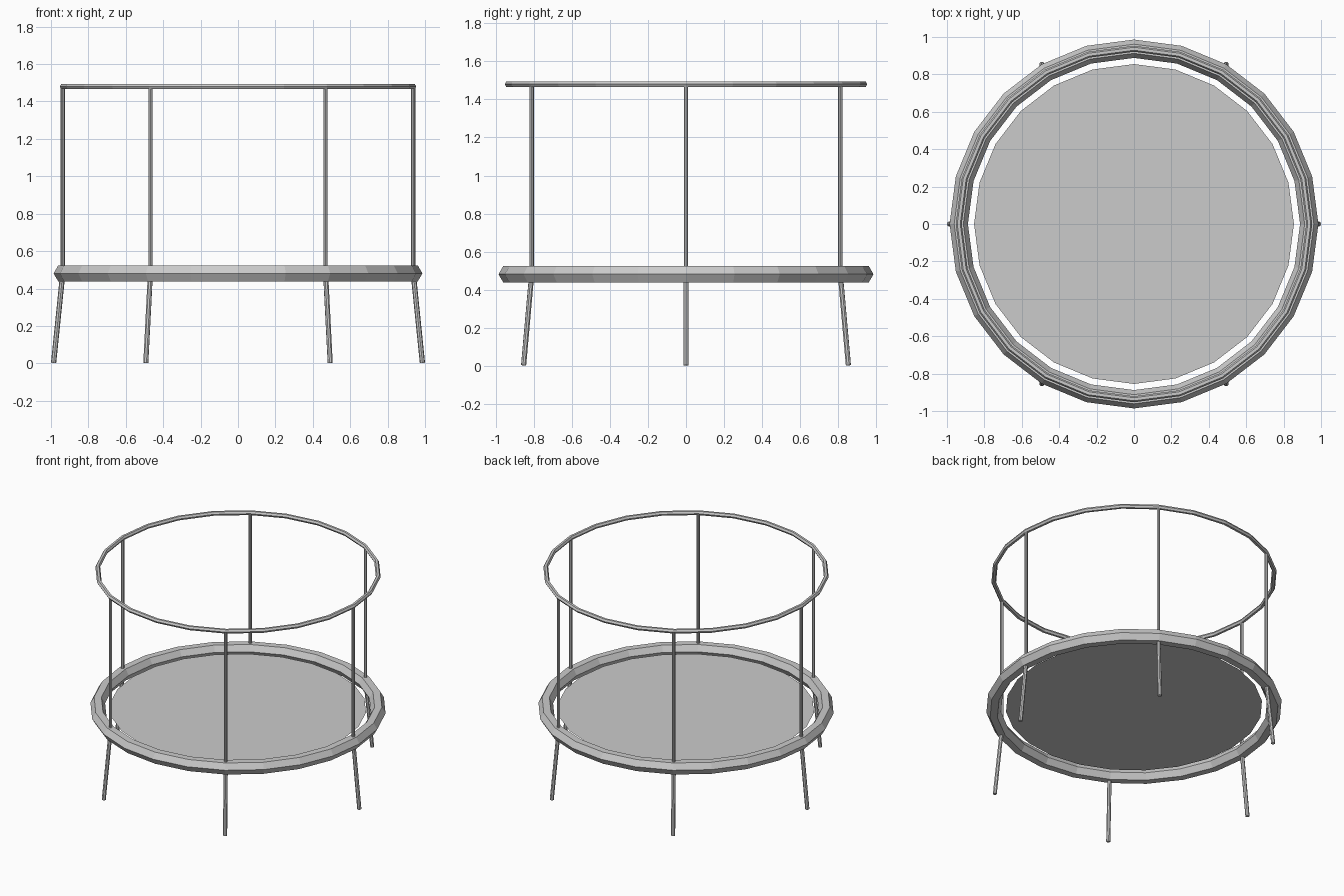
import bpy
import bmesh
from math import cos, sin, pi
from mathutils import Vector

cube = bpy.data.objects.get("Cube")
if cube:
    bpy.data.objects.remove(cube, do_unlink=True)

RADIUS = 0.937
FRAME_Z = 0.481
RAIL_Z = 1.48
SIDES = 24

grey = bpy.data.materials.new("light_grey")
grey.use_nodes = True
colour = (0.6, 0.6, 0.6, 1)
grey.diffuse_color = colour
grey.node_tree.nodes["Principled BSDF"].inputs["Base Color"].default_value = colour


def finish(name, bm):
    mesh = bpy.data.meshes.new(name)
    bm.to_mesh(mesh)
    bm.free()
    mesh.materials.append(grey)
    obj = bpy.data.objects.new(name, mesh)
    bpy.context.collection.objects.link(obj)
    return obj


def ring(name, z, tube):
    # Hexagonal tube bent into a faceted hoop
    bpy.ops.mesh.primitive_torus_add(
        major_segments=SIDES, minor_segments=6, major_radius=RADIUS,
        minor_radius=tube, location=(0, 0, z))
    obj = bpy.context.object
    obj.name = name
    obj.data.materials.append(grey)


def rod(name, start, end, radius):
    start, end = Vector(start), Vector(end)
    axis = end - start
    bm = bmesh.new()
    bmesh.ops.create_cone(bm, cap_ends=True, segments=8, radius1=radius,
                          radius2=radius, depth=axis.length)
    obj = finish(name, bm)
    obj.location = (start + end) / 2
    obj.rotation_euler = axis.to_track_quat('Z', 'Y').to_euler()


# Padded frame and upper safety rail
ring("frame_ring", FRAME_Z, 0.049)
ring("top_rail", RAIL_Z, 0.016)

# Jumping mat
bm = bmesh.new()
bmesh.ops.create_circle(bm, cap_ends=True, segments=SIDES, radius=0.855)
mat = finish("jumping_mat", bm)
mat.location.z = FRAME_Z

# Upright posts and splayed legs
for i in range(6):
    a = i * pi / 3
    x, y = cos(a), sin(a)
    base = (x * RADIUS, y * RADIUS, FRAME_Z)
    rod(f"post_{i + 1}", base, (base[0], base[1], RAIL_Z), 0.011)
    rod(f"leg_{i + 1}", base, (x * 0.986, y * 0.986, 0.002), 0.014)
